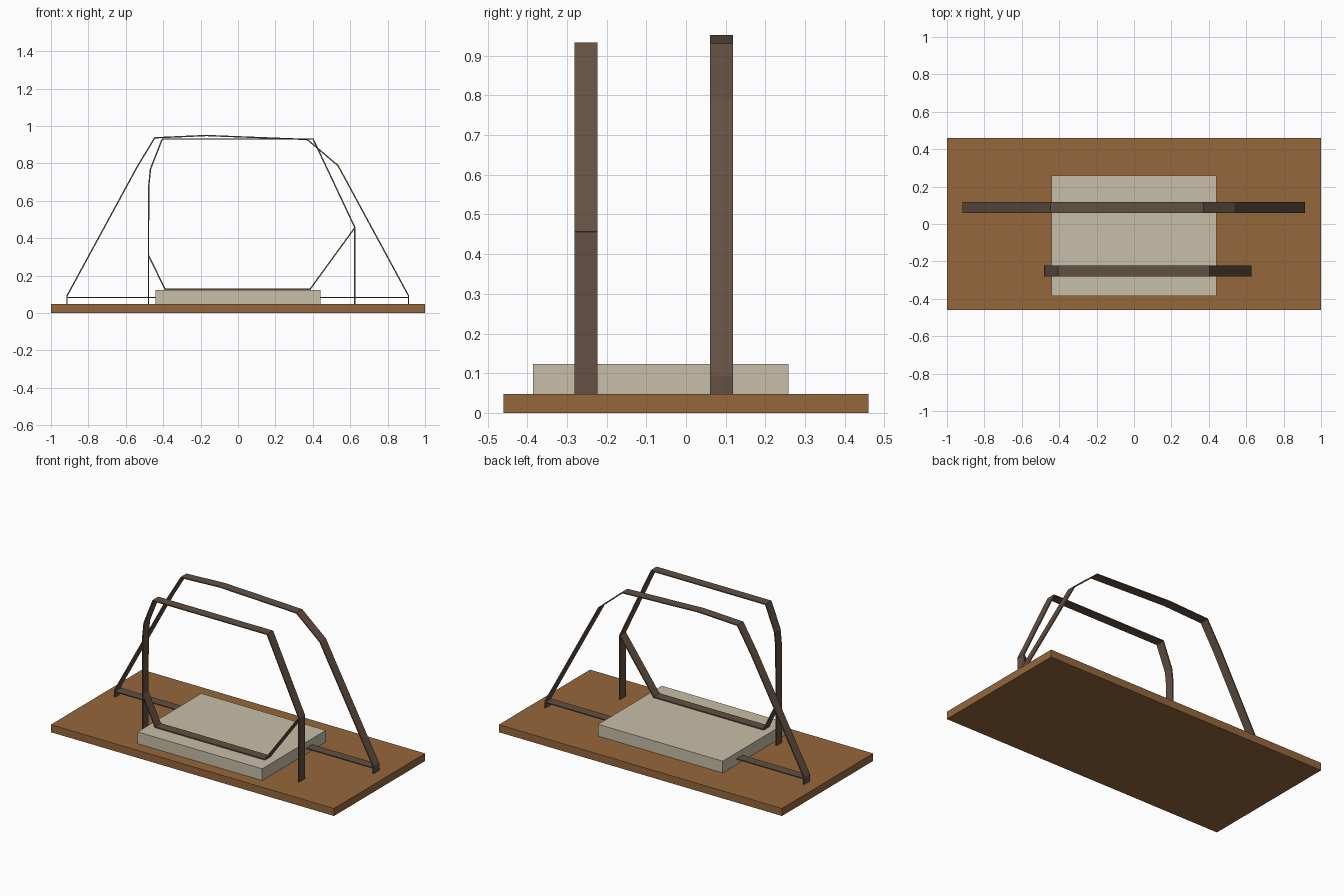
import bpy

if "Cube" in bpy.data.objects:
    bpy.data.objects.remove(bpy.data.objects["Cube"], do_unlink=True)


def material(name, rgb):
    m = bpy.data.materials.new(name)
    m.use_nodes = True
    m.diffuse_color = (*rgb, 1)
    m.node_tree.nodes["Principled BSDF"].inputs["Base Color"].default_value = (*rgb, 1)
    return m


wood = material("warm wood", (0.30, 0.135, 0.043))
cream = material("pale cream", (0.58, 0.52, 0.395))
bronze = material("dark bronze", (0.125, 0.08, 0.055))


def add_mesh(name, verts, faces, mat):
    me = bpy.data.meshes.new(name)
    me.from_pydata(verts, [], faces)
    me.materials.append(mat)
    ob = bpy.data.objects.new(name, me)
    bpy.context.collection.objects.link(ob)
    return ob


def box(name, lo, hi, mat):
    bpy.ops.mesh.primitive_cube_add(size=1, location=[(a + b) / 2 for a, b in zip(lo, hi)])
    ob = bpy.context.object
    ob.name = name
    ob.scale = [b - a for a, b in zip(lo, hi)]
    bpy.ops.object.transform_apply(location=False, rotation=False, scale=True)
    ob.data.materials.append(mat)
    return ob


def band(name, path, y0, y1, closed=False):
    """Flat metal strip following an (x, z) path, spanning y0 to y1."""
    n = len(path)
    verts = [(x, y, z) for x, z in path for y in (y0, y1)]
    faces = []
    for i in range(n if closed else n - 1):
        a, b = 2 * i, 2 * ((i + 1) % n)
        faces.append((a, a + 1, b + 1, b))
    ob = add_mesh(name, verts, faces, bronze)
    solid = ob.modifiers.new("thickness", "SOLIDIFY")
    solid.thickness = 0.007
    solid.offset = 0
    solid.use_even_offset = True
    return ob


BASE_TOP = 0.048

# Base board and raised pad
box("base_board", (-1, -0.46, 0), (1, 0.46, BASE_TOP), wood)
box("raised_pad", (-0.44, -0.385, BASE_TOP), (0.44, 0.258, 0.123), cream)

# Front frame: closed loop resting on the pad, with two legs
FY = (-0.281, -0.223)
band("front_loop", [(-0.39, 0.127), (-0.479, 0.31), (-0.477, 0.68), (-0.468, 0.77),
                    (-0.405, 0.93), (0.402, 0.93), (0.625, 0.457), (0.385, 0.127)],
     *FY, closed=True)
band("front_right_leg", [(-0.479, BASE_TOP), (-0.479, 0.31)], *FY)
band("front_left_leg", [(0.625, BASE_TOP), (0.625, 0.457)], *FY)

# Rear frame: tall arch with short feet and a low cross strip
RY = (0.06, 0.118)
band("rear_arch", [(-0.914, BASE_TOP), (-0.914, 0.092), (-0.54, 0.78), (-0.445, 0.937),
                   (-0.17, 0.949), (0.37, 0.928), (0.535, 0.788), (0.912, 0.092),
                   (0.912, BASE_TOP)], *RY)
band("rear_cross_strip", [(-0.914, 0.083), (0.912, 0.083)], *RY)
